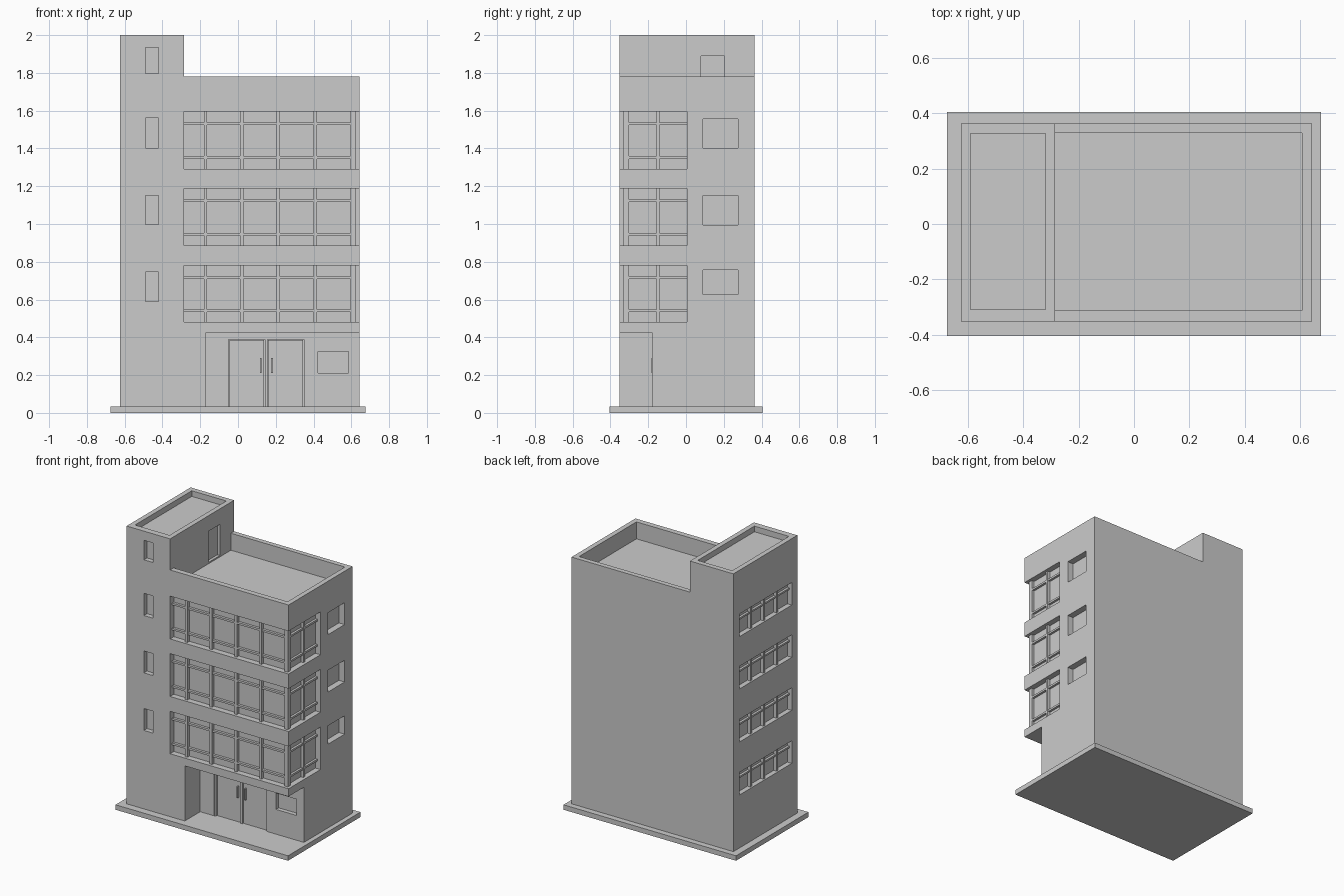
import bpy, bmesh

if "Cube" in bpy.data.objects:
    bpy.data.objects.remove(bpy.data.objects["Cube"])

X0, X1, Y0, Y1 = -0.625, 0.642, -0.352, 0.363    # outer walls
XT = -0.285                                      # tower edge


def add_prism(bm, pts, axis, lo, hi):
    """Extrude a 2D outline along y ('y': points are x,z) or z ('z': points are x,y)."""
    place = (lambda p: (p[0], lo, p[1])) if axis == 'y' else (lambda p: (p[0], p[1], lo))
    face = bm.faces.new([bm.verts.new(place(p)) for p in pts])
    ext = bmesh.ops.extrude_face_region(bm, geom=[face])
    d = hi - lo
    bmesh.ops.translate(bm, vec=(0, d, 0) if axis == 'y' else (0, 0, d),
                        verts=[v for v in ext['geom'] if isinstance(v, bmesh.types.BMVert)])


def add_box(bm, x0, x1, y0, y1, z0, z1):
    add_prism(bm, [(x0, y0), (x1, y0), (x1, y1), (x0, y1)], 'z', z0, z1)


def make(name, bm):
    bmesh.ops.recalc_face_normals(bm, faces=bm.faces[:])
    me = bpy.data.meshes.new(name)
    bm.to_mesh(me)
    bm.free()
    ob = bpy.data.objects.new(name, me)
    bpy.context.collection.objects.link(ob)
    return ob


def boxes(name, items):
    bm = bmesh.new()
    for b in items:
        add_box(bm, *b)
    return make(name, bm)


def cut(target, cutter):
    cutter.hide_render = True
    mod = target.modifiers.new("cut", 'BOOLEAN')
    mod.operation, mod.solver, mod.object = 'DIFFERENCE', 'EXACT', cutter
    bpy.context.view_layer.objects.active = target
    bpy.ops.object.modifier_apply(modifier=mod.name)
    bpy.data.objects.remove(cutter)


# ground slab
boxes("base_slab", [(-0.675, 0.675, -0.405, 0.405, 0, 0.035)])

# main block with stair tower, as an L-shaped front outline
bm = bmesh.new()
add_prism(bm, [(X0, 0.035), (X1, 0.035), (X1, 1.78), (XT, 1.78), (XT, 2), (X0, 2)], 'y', Y0, Y1)
body = make("building_body", bm)

# large recesses: corner ribbon windows, entrance porch, roof wells
bands = [(0.48, 0.78), (0.885, 1.188), (1.292, 1.595)]
bm = bmesh.new()
for z0, z1 in bands:
    add_prism(bm, [(XT, -0.5), (0.8, -0.5), (0.8, 0.005), (0.602, 0.005), (0.602, -0.31), (XT, -0.31)],
              'z', z0, z1)
add_box(bm, -0.17, 0.8, -0.5, -0.18, 0, 0.425)
add_box(bm, XT, 0.607, -0.313, 0.328, 1.66, 1.9)
add_box(bm, -0.59, -0.32, -0.308, 0.326, 1.96, 2.1)
cut(body, make("large_cutter", bm))

# small recesses: tower, side and stair windows, entrance, roof door
small = [(-0.49, -0.42, -0.5, Y0 + 0.035, z0, z1)
         for z0, z1 in [(0.59, 0.745), (0.997, 1.152), (1.403, 1.56), (1.797, 1.935)]]
small += [(X1 - 0.045, 0.8, 0.09, 0.275, z0, z1)
          for z0, z1 in [(0.627, 0.757), (0.996, 1.15), (1.402, 1.557)]]
stair_z = [0.41, 0.785, 1.16, 1.53]
stair_h = 0.16
small += [(-0.8, X0 + 0.035, -0.29, 0.295, z, z + stair_h) for z in stair_z]
small += [(-0.06, 0.36, -0.3, -0.155, 0, 0.4),
          (0.423, 0.585, -0.3, -0.15, 0.21, 0.325),
          (-0.305, -0.25, 0.08, 0.205, 1.67, 1.89)]
cut(body, boxes("small_cutter", small))

# ribbon window frames: mullions, corner post, rails
T = 0.009
for i, (z0, z1) in enumerate(bands):
    bars = [(x - T, x + T, -0.332, -0.305, z0, z1) for x in (-0.172, 0.02, 0.214, 0.408)]
    bars.append((0.595, 0.622, -0.332, -0.302, z0, z1))
    bars.append((0.597, 0.622, -0.148 - T, -0.148 + T, z0, z1))
    for z in (z0 + 0.06, z1 - 0.065):
        bars.append((XT, 0.6, -0.328, -0.305, z - 0.007, z + 0.007))
        bars.append((0.598, 0.618, -0.31, 0.005, z - 0.007, z + 0.007))
    boxes(f"ribbon_window_frame_{i + 1}", bars)

# stair window frames on the left side
for i, z in enumerate(stair_z):
    bars = [(X0 + 0.012, X0 + 0.037, y - 0.008, y + 0.008, z, z + stair_h)
            for y in (-0.144, 0.002, 0.148)]
    bars.append((X0 + 0.018, X0 + 0.037, -0.29, 0.295, z + 0.105, z + 0.117))
    boxes(f"stair_window_frame_{i + 1}", bars)

# entrance double door with frame and handles
boxes("door_frame", [(-0.06, -0.049, -0.178, -0.15, 0.035, 0.4), (0.349, 0.36, -0.178, -0.15, 0.035, 0.4),
                     (0.142, 0.156, -0.175, -0.15, 0.035, 0.4), (-0.06, 0.36, -0.178, -0.15, 0.389, 0.4)])
boxes("door_leaves", [(-0.045, 0.138, -0.165, -0.15, 0.035, 0.385), (0.16, 0.345, -0.165, -0.15, 0.035, 0.385)])
boxes("door_handles", [(x - 0.004, x + 0.004, -0.182, -0.16, 0.21, 0.29) for x in (0.12, 0.18)])
